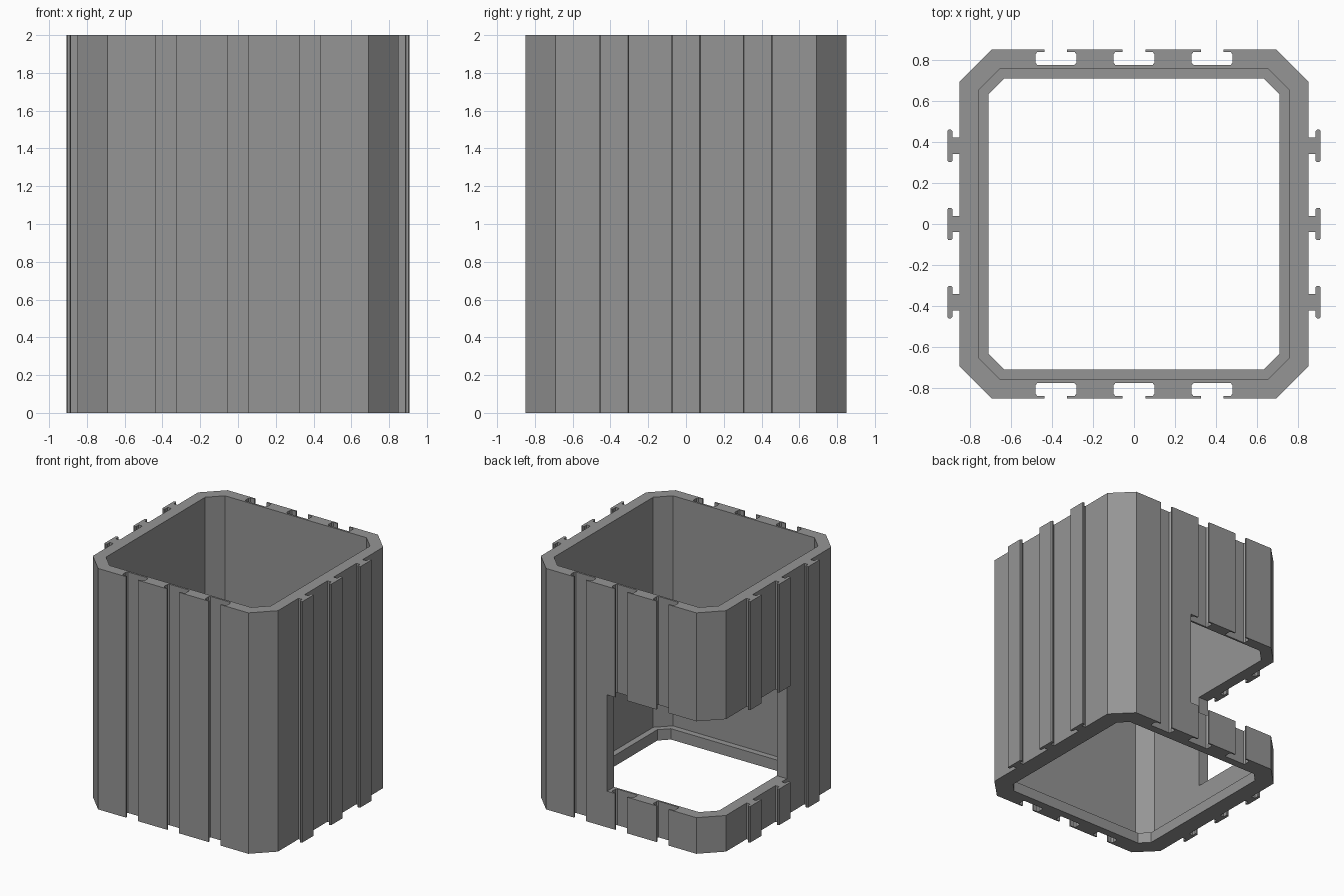
import bpy
import bmesh

cube = bpy.data.objects.get("Cube")
if cube:
    bpy.data.objects.remove(cube, do_unlink=True)

grey = bpy.data.materials.new("mid_grey")
grey.use_nodes = True
colour = (0.3, 0.3, 0.3, 1)
grey.diffuse_color = colour
grey.node_tree.nodes["Principled BSDF"].inputs["Base Color"].default_value = colour

HEIGHT = 2.0
HALF = 0.85
FLAT = 0.69
CENTRES = (-0.38, 0.0, 0.38)


def prism(name, points, z0, z1):
    """Extrude a flat outline from z0 up to z1."""
    bm = bmesh.new()
    base = bm.faces.new([bm.verts.new((x, y, z0)) for x, y in points])
    side = bmesh.ops.extrude_face_region(bm, geom=[base])
    moved = [g for g in side["geom"] if isinstance(g, bmesh.types.BMVert)]
    bmesh.ops.translate(bm, verts=moved, vec=(0, 0, z1 - z0))
    bmesh.ops.recalc_face_normals(bm, faces=bm.faces)
    mesh = bpy.data.meshes.new(name)
    bm.to_mesh(mesh)
    bm.free()
    mesh.materials.append(grey)
    obj = bpy.data.objects.new(name, mesh)
    bpy.context.collection.objects.link(obj)
    return obj


def octagon(half, flat):
    return [(flat, -half), (half, -flat), (half, flat), (flat, half),
            (-flat, half), (-half, flat), (-half, -flat), (-flat, -half)]


def mirrored(half_shape, centre):
    """Complete a symmetric slot or rail as (along, outward) points."""
    left = [(centre - a, d) for a, d in half_shape]
    right = [(centre + a, d) for a, d in reversed(half_shape)]
    return left + right


# Half outlines: offset along the wall, distance from the centre
slot = [(0.055, HALF), (0.055, 0.838), (0.09, 0.838), (0.1, 0.825),
        (0.1, 0.785), (0.09, 0.773)]
rail = [(0.04, HALF), (0.04, 0.884), (0.072, 0.884), (0.079, 0.89),
        (0.079, 0.902), (0.072, 0.908)]


def wall(feature):
    points = [(-FLAT, HALF)]
    for centre in CENTRES:
        points += mirrored(feature, centre)
    return points + [(FLAT, HALF)]


# Walk the four walls counter-clockwise to get the outer outline
slots, rails = wall(slot), wall(rail)
outline = [(a, -d) for a, d in slots] + [(d, a) for a, d in rails]
outline += [(-a, d) for a, d in slots] + [(-d, -a) for a, d in rails]
body = prism("interlocking_bin_body", outline, 0, HEIGHT)

# Inner shaft, narrower bottom lip opening, and corner window
cutters = [
    prism("shaft_cutter", octagon(0.757, 0.65), 0.09, HEIGHT + 0.2),
    prism("lip_cutter", octagon(0.707, 0.633), -0.2, 0.3),
    prism("window_cutter", [(-1.2, -0.11), (0.13, -0.11), (0.13, 1.2), (-1.2, 1.2)],
          0.3, 1.1),
]
for cutter in cutters:
    mod = body.modifiers.new(cutter.name, "BOOLEAN")
    mod.operation = "DIFFERENCE"
    mod.solver = "EXACT"
    mod.object = cutter

# Apply the cuts and remove the helpers
bpy.context.view_layer.objects.active = body
body.select_set(True)
for cutter in cutters:
    bpy.ops.object.modifier_apply(modifier=cutter.name)
for cutter in cutters:
    bpy.data.objects.remove(cutter, do_unlink=True)
